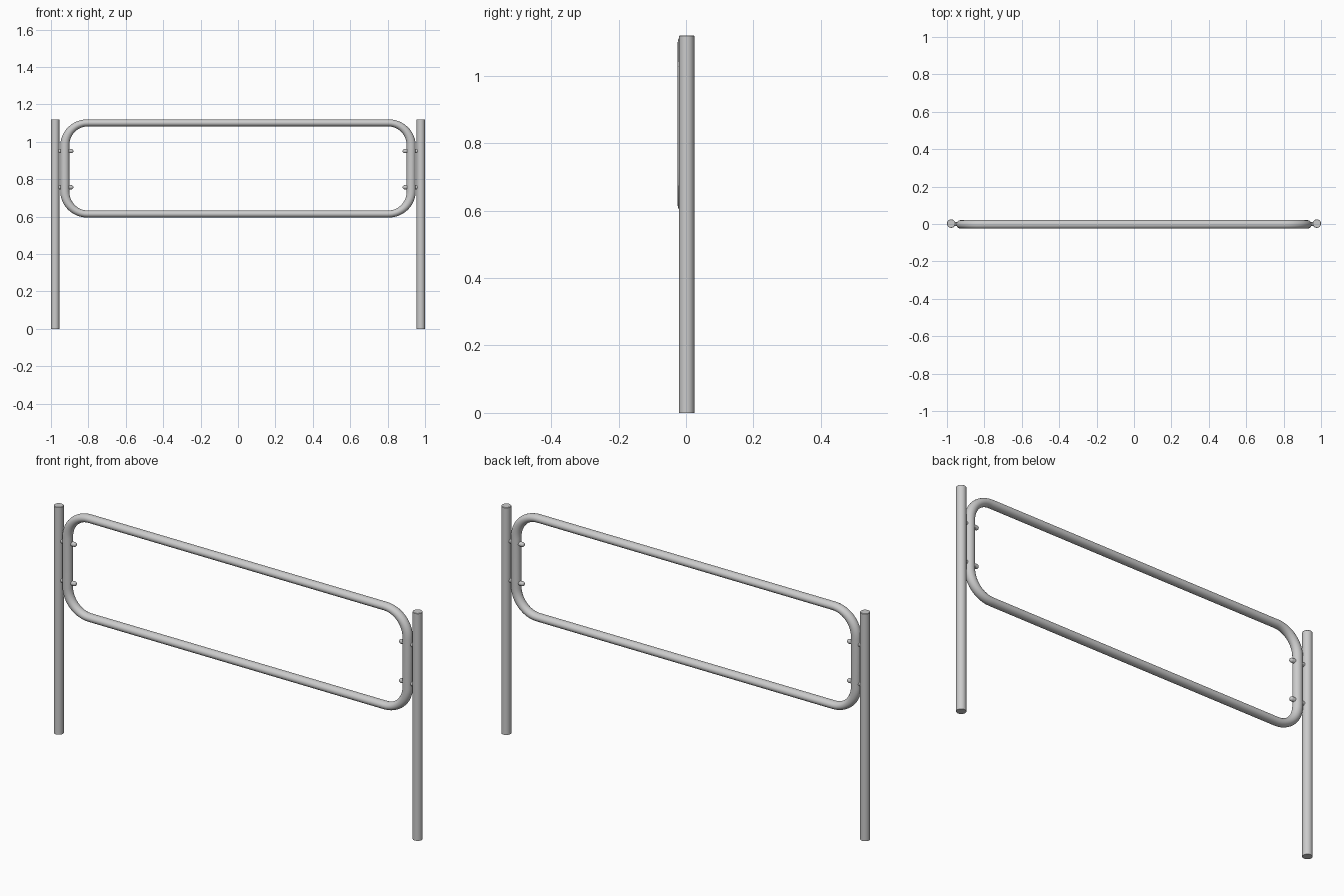
import bpy, bmesh
from math import cos, sin, pi
from mathutils import Matrix

if "Cube" in bpy.data.objects:
    bpy.data.objects.remove(bpy.data.objects["Cube"])


def finish(name, bm):
    bmesh.ops.recalc_face_normals(bm, faces=bm.faces)
    me = bpy.data.meshes.new(name)
    bm.to_mesh(me)
    bm.free()
    ob = bpy.data.objects.new(name, me)
    bpy.context.collection.objects.link(ob)
    bpy.ops.object.select_all(action='DESELECT')
    ob.select_set(True)
    bpy.context.view_layer.objects.active = ob
    bpy.ops.object.shade_smooth_by_angle()
    return ob


def bridge(bm, a, b):
    n = len(a)
    for i in range(n):
        bm.faces.new((a[i], a[(i + 1) % n], b[(i + 1) % n], b[i]))


# Round bar from (distance, radius) stations, capped at both ends
def lathe(name, stations, matrix, sides):
    bm = bmesh.new()
    rings = [[bm.verts.new((r * cos(2 * pi * i / sides), r * sin(2 * pi * i / sides), d))
              for i in range(sides)] for d, r in stations]
    for a, b in zip(rings, rings[1:]):
        bridge(bm, a, b)
    bm.faces.new(rings[0])
    bm.faces.new(rings[-1])
    bm.transform(matrix)
    return finish(name, bm)


# Rail: tube swept round a rounded rectangle
def rail(name, cx, cz, mid_z, y0, R, rx, ry, rz, steps=12, sides=24):
    bm = bmesh.new()
    rings = []
    for q, (sx, sz) in enumerate(((1, 1), (-1, 1), (-1, -1), (1, -1))):
        for k in range(steps + 1):
            a = (q + k / steps) * pi / 2
            rings.append([bm.verts.new((
                sx * cx + cos(a) * (R + rx * cos(t)),
                y0 + ry * sin(t),
                mid_z + sz * cz + sin(a) * (R + rz * cos(t))))
                for t in (2 * pi * i / sides for i in range(sides))])
    for a, b in zip(rings, rings[1:] + rings[:1]):
        bridge(bm, a, b)
    return finish(name, bm)


rail("rail_loop", 0.805, 0.1225, 0.8575, -0.002, 0.121, 0.024, 0.0225, 0.019)

for s, side in ((-1, "left"), (1, "right")):
    # Upright post
    lathe(f"{side}_post", [(0, 0.0225), (1.118, 0.0225), (1.12, 0.021)],
          Matrix.Translation((s * 0.9775, 0.002, 0)), 32)
    # Bolts joining the rail to the post, with domed tips
    for z, level in ((0.757, "lower"), (0.95, "upper")):
        dome = [(0.082 + 0.011 * sin(t), 0.011 * cos(t))
                for t in (k * pi / 12 for k in range(6))]
        lathe(f"{side}_{level}_bolt", [(0, 0.011)] + dome,
              Matrix.Translation((s * 0.973, 0, z)) @ Matrix.Rotation(-s * pi / 2, 4, 'Y'), 16)
